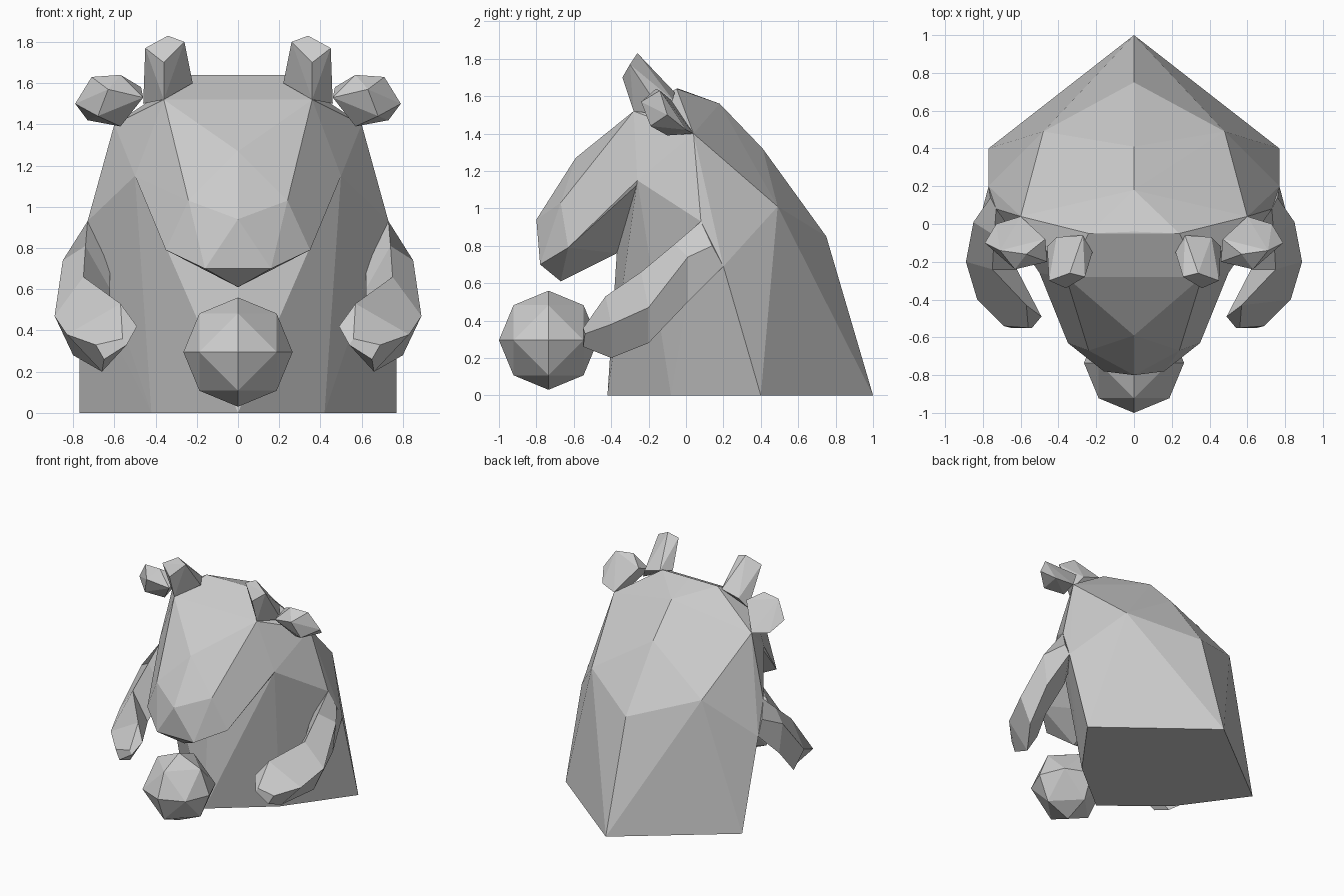
import bpy, bmesh

if "Cube" in bpy.data.objects:
    bpy.data.objects.remove(bpy.data.objects["Cube"])


def finish(name, bm, mirror=False):
    bmesh.ops.recalc_face_normals(bm, faces=bm.faces)
    mesh = bpy.data.meshes.new(name)
    bm.to_mesh(mesh)
    bm.free()
    obj = bpy.data.objects.new(name, mesh)
    bpy.context.collection.objects.link(obj)
    if mirror:
        mod = obj.modifiers.new("mirror", 'MIRROR')
        mod.use_mirror_merge = False
    return obj


def hull(name, pts, mirror=False, symmetric=False):
    """Faceted solid wrapped around a few corner points."""
    pts = set(pts)
    if symmetric:
        pts |= {(-x, y, z) for x, y, z in pts if x}
    bm = bmesh.new()
    for p in sorted(pts):
        bm.verts.new(p)
    bmesh.ops.convex_hull(bm, input=bm.verts)
    loose = [v for v in bm.verts if not v.link_faces]
    bmesh.ops.delete(bm, geom=loose, context='VERTS')
    return finish(name, bm, mirror)


def loft(name, rings, mirror=False):
    """Capped tube through rings of equal length."""
    bm = bmesh.new()
    rows = [[bm.verts.new(p) for p in ring] for ring in rings]
    for a, b in zip(rows, rows[1:]):
        n = len(a)
        for i in range(n):
            j = (i + 1) % n
            bm.faces.new((a[i], a[j], b[j], b[i]))
    bm.faces.new(rows[0])
    bm.faces.new(rows[-1])
    return finish(name, bm, mirror)


# Body: six-sided base, hunched back
hull("body", [
    (0, -.42, 0), (.42, -.08, 0), (.77, .40, 0), (0, 1, 0),
    (.77, .20, .69), (.73, .08, .93), (.60, .04, 1.40), (.48, .49, 1.01),
    (0, .75, .85), (0, .41, 1.32), (0, .18, 1.56),
    (.50, -.26, 1.15), (0, -.37, .76)], symmetric=True)

# Head with long drooping muzzle
hull("head", [
    (0, -.04, 1.64), (.24, -.05, 1.64), (0, .18, 1.56), (.60, .04, 1.40),
    (.36, -.28, 1.52), (.50, -.26, 1.15), (0, -.59, 1.27), (.24, -.67, 1.03),
    (0, -.80, .94), (.16, -.78, .70), (.35, -.63, .79), (0, -.67, .61),
    (0, -.37, .76)], symmetric=True)

# Arms: rings of top, outer, lower, inner corners from shoulder to hand
loft("arms", [
    [(.73, .08, .93), (.76, .14, .80), (.77, .20, .69), (.62, .05, .75)],
    [(.74, -.06, .81), (.85, .01, .74), (.82, .01, .50), (.62, -.04, .60)],
    [(.75, -.24, .66), (.89, -.20, .47), (.80, -.20, .28), (.62, -.24, .45)],
    [(.57, -.43, .53), (.83, -.40, .38), (.66, -.40, .20), (.49, -.49, .42)],
    [(.56, -.55, .36), (.69, -.54, .33), (.65, -.55, .26), (.54, -.55, .33)],
], mirror=True)

# Horns
hull("horns", [
    (.36, -.28, 1.52), (.46, -.12, 1.50), (.22, -.15, 1.60), (.41, -.07, 1.58),
    (.27, -.06, 1.62),
    (.36, -.34, 1.70), (.45, -.30, 1.77), (.34, -.26, 1.83), (.26, -.28, 1.80),
], mirror=True)

# Ears
hull("ears", [
    (.60, .04, 1.40), (.46, -.20, 1.53), (.47, -.08, 1.58), (.57, -.16, 1.64),
    (.71, -.14, 1.63), (.79, -.10, 1.50), (.73, 0, 1.42), (.63, -.24, 1.57),
    (.68, -.19, 1.44), (.57, -.10, 1.39)], mirror=True)

# Ball: octahedron split once and rounded
r, cy, cz = .265, -.735, .295
ball = []
for i in (-1, 0, 1):
    for j in (-1, 0, 1):
        for k in (-1, 0, 1):
            n = abs(i) + abs(j) + abs(k)
            if n in (1, 2):
                s = r / n ** .5
                ball.append((i * s, cy + j * s, cz + k * s))
hull("ball", ball)
